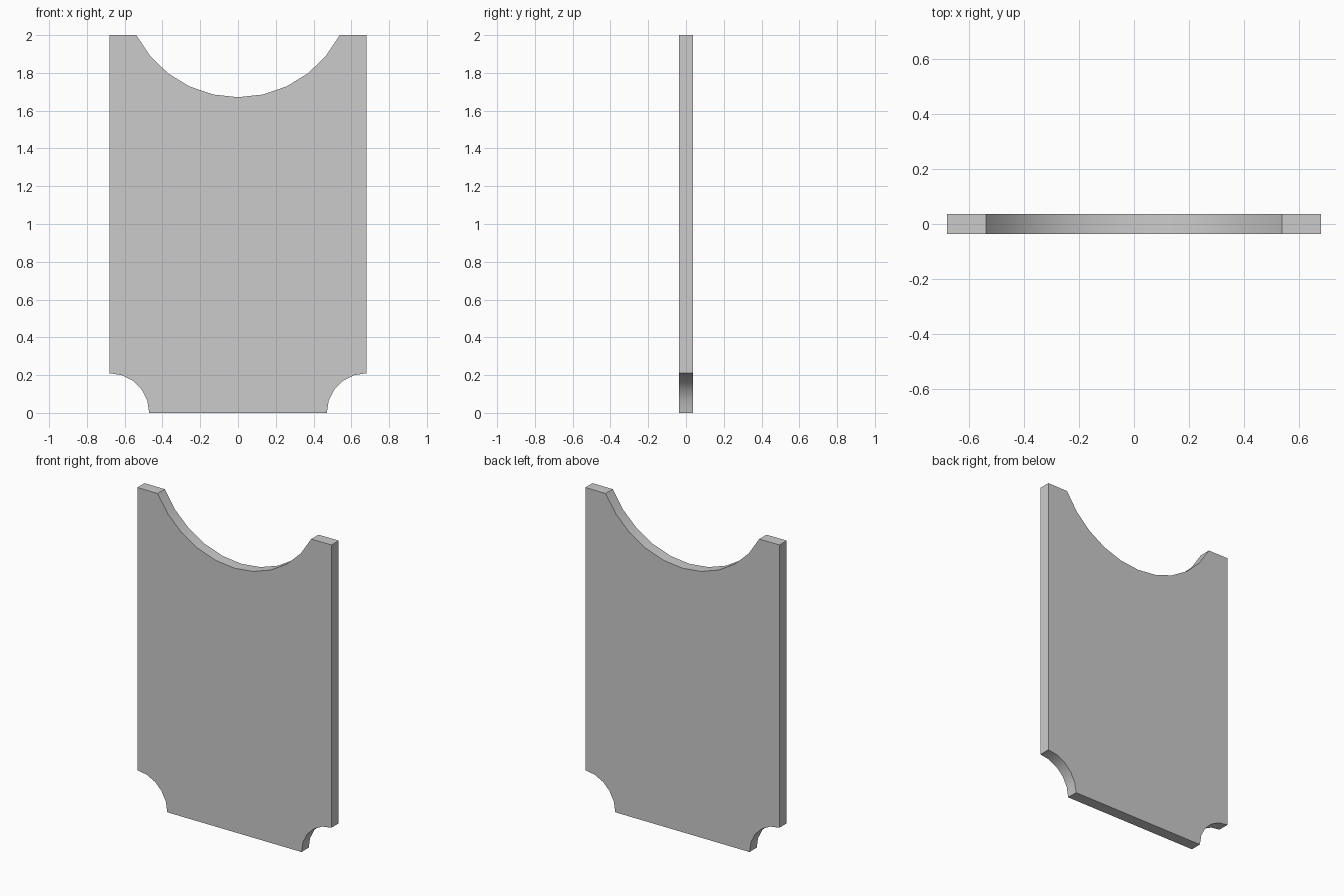
import bpy, bmesh
from math import sin, cos, radians

if "Cube" in bpy.data.objects:
    bpy.data.objects.remove(bpy.data.objects["Cube"])

HALF_W, HEIGHT, HALF_T = 0.68, 2.0, 0.036


def arc(cx, cz, r, start, end, steps):
    """Points on a circle in the XZ plane, angles in degrees."""
    angles = [radians(start + (end - start) * i / steps) for i in range(steps + 1)]
    return [(cx + r * cos(a), cz + r * sin(a)) for a in angles]


# Outline, counter-clockwise seen from the front
outline = arc(HALF_W, 0, 0.21, 180, 90, 5)               # right corner notch
outline += [(HALF_W, HEIGHT)]
outline += arc(0, 2.276, 0.605, 270 + 62.8, 270 - 62.8, 10)  # top scoop
outline += [(-HALF_W, HEIGHT)]
outline += arc(-HALF_W, 0, 0.21, 90, 0, 5)               # left corner notch

# Flat panel: extrude the outline through its thickness
bm = bmesh.new()
front = bm.faces.new([bm.verts.new((x, -HALF_T, z)) for x, z in outline])
result = bmesh.ops.extrude_face_region(bm, geom=[front], use_keep_orig=True)
back = [v for v in result["geom"] if isinstance(v, bmesh.types.BMVert)]
bmesh.ops.translate(bm, verts=back, vec=(0, 2 * HALF_T, 0))
bmesh.ops.recalc_face_normals(bm, faces=bm.faces)

mesh = bpy.data.meshes.new("panel")
bm.to_mesh(mesh)
bm.free()
panel = bpy.data.objects.new("panel", mesh)
bpy.context.collection.objects.link(panel)

# Smooth the curved rims, keep corners sharp
bpy.context.view_layer.objects.active = panel
panel.select_set(True)
bpy.ops.object.shade_smooth_by_angle(angle=radians(30))
